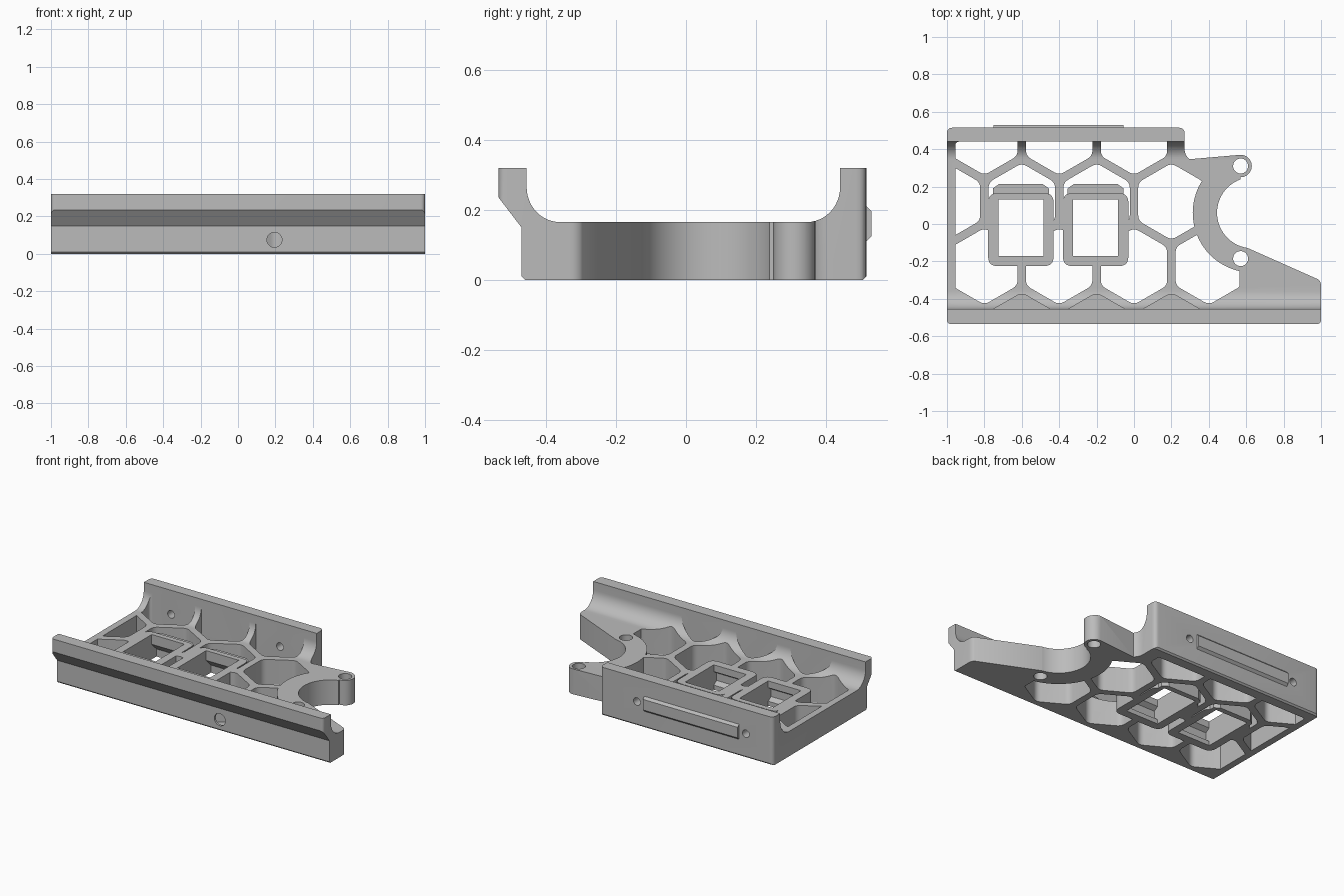
import bpy, bmesh, math
from mathutils import Vector

if "Cube" in bpy.data.objects:
    bpy.data.objects.remove(bpy.data.objects["Cube"], do_unlink=True)

grey = bpy.data.materials.new("plain_grey")
grey.use_nodes = True
COLOR = (0.5, 0.5, 0.5, 1)
grey.diffuse_color = COLOR
for node in grey.node_tree.nodes:
    if node.type == 'BSDF_PRINCIPLED':
        node.inputs["Base Color"].default_value = COLOR


def arc(cx, cy, rx, ry, a0, a1, n=12):
    angles = [math.radians(a0 + (a1 - a0) * i / n) for i in range(n + 1)]
    return [(cx + rx * math.cos(a), cy + ry * math.sin(a)) for a in angles]


def circle(cx, cy, r, n=48):
    return arc(cx, cy, r, r, 0, 360, n)[:-1]


def rounded(pts, cut, n=5):
    """Replace every corner with a short curve; cut is one value or a list."""
    out = []
    for i, p in enumerate(pts):
        c = cut[i] if isinstance(cut, list) else cut
        if c == 0:
            out.append(p)
            continue
        p = Vector(p)
        a = p + (Vector(pts[i - 1]) - p).normalized() * c
        b = p + (Vector(pts[(i + 1) % len(pts)]) - p).normalized() * c
        for k in range(n + 1):
            t = k / n
            out.append(tuple(a * (1 - t) ** 2 + p * 2 * t * (1 - t) + b * t * t))
    return out


def rect(x0, x1, y0, y1):
    return [(x0, y0), (x1, y0), (x1, y1), (x0, y1)]


def prism(name, outlines, lo, hi, axis='z'):
    """Extrude one or more closed outlines along an axis."""
    place = {'x': lambda a, b, h: (h, a, b), 'y': lambda a, b, h: (a, h, b),
             'z': lambda a, b, h: (a, b, h)}[axis]
    bm = bmesh.new()
    for pts in outlines:
        low = [bm.verts.new(place(a, b, lo)) for a, b in pts]
        high = [bm.verts.new(place(a, b, hi)) for a, b in pts]
        bm.faces.new(low)
        bm.faces.new(high)
        for i in range(len(pts)):
            j = (i + 1) % len(pts)
            bm.faces.new((low[i], low[j], high[j], high[i]))
    bmesh.ops.recalc_face_normals(bm, faces=bm.faces)
    mesh = bpy.data.meshes.new(name)
    bm.to_mesh(mesh)
    bm.free()
    mesh.materials.append(grey)
    ob = bpy.data.objects.new(name, mesh)
    bpy.context.collection.objects.link(ob)
    return ob


def activate(ob):
    bpy.ops.object.select_all(action='DESELECT')
    ob.select_set(True)
    bpy.context.view_layer.objects.active = ob


def combine(ob, tool, operation='DIFFERENCE'):
    mod = ob.modifiers.new("cut", 'BOOLEAN')
    mod.operation, mod.object, mod.solver = operation, tool, 'EXACT'
    activate(ob)
    bpy.ops.object.modifier_apply(modifier=mod.name)
    bpy.data.objects.remove(tool, do_unlink=True)


# Tray cross-section: flat floor, two filleted walls, overhanging front lip
section = [(-.46, 0), (-.47, .01), (-.47, .15), (-.535, .235), (-.535, .32), (-.455, .32)]
section += arc(-.36, .265, .095, .1, 180, 270)
section += arc(.345, .265, .095, .1, 270, 360)
section += [(.44, .32), (.515, .32), (.515, .01), (.505, 0)]
tray = prism("bracket_tray", [section], -1, 1, 'x')

# Plan outline: stepped back edge, open hook and tapered front arm
back = rounded([(.27, .37), (.27, .515), (-1, .515), (-1, -.535), (1, -.535), (1, -.31)],
               [.035, .03, .03, .025, .025, .02])
outline = back + [(.6, -.125), (.57, -.11)] + arc(.57, .31, .06, .06, -90, 90)
combine(tray, prism("outline_tool", [outline], -1, 1), 'INTERSECT')

# Honeycomb openings
PITCH, ROW, HOOK = .4, .3464, (.634, .06)


def hexagon(x, y):
    pts = [(x + .205 * math.sin(math.radians(60 * k)),
            y + .205 * math.cos(math.radians(60 * k))) for k in range(6)]
    return rounded(pts, .03)


MID = .12
cells = [hexagon(-.8 + PITCH * i, MID + ROW) for i in range(3)]
cells += [hexagon(-1 + PITCH * i, MID) for i in range(4)]
cells += [hexagon(-.8 + PITCH * i, MID - ROW) for i in range(4)]
comb = prism("honeycomb_tool", cells, -.1, 1)
combine(comb, prism("clip_tool", [rounded(rect(-.955, .565, -.455, .44), .02)], -.5, 1.5),
        'INTERSECT')
combine(comb, prism("hook_keep", [circle(*HOOK, .32, 72)], -.6, 1.6))

# Socket frames and their rear ledges stay solid inside the honeycomb
SOCKETS = (-.605, -.205)
for x in SOCKETS:
    combine(comb, prism("frame_keep", [rounded(rect(x - .175, x + .175, -.225, .165), .05)], -.7, 1.7))
    ledge = [(x - .15, .1), (x + .15, .1), (x + .15, .19), (x + .115, .215),
             (x - .115, .215), (x - .15, .19)]
    combine(comb, prism("ledge_keep", [ledge], -.8, .145))
combine(tray, comb)

# Blind pockets along the front wall
pockets = prism("pocket_tool", [hexagon(-.6 + PITCH * i, MID - 2 * ROW) for i in range(3)], .02, 1)
combine(pockets, prism("clip_tool", [rect(-1, 1, -.455, 0)], -.5, 1.5), 'INTERSECT')
combine(tray, pockets)

# Socket windows with a catch groove and a sloped relief underneath
window = [(-.17, -.1), (.18, -.1), (.18, .05), (.13, .1), (.13, 1), (-.17, 1),
          (-.17, .12), (-.2, .1), (-.2, .05), (-.17, .03)]
for x in SOCKETS:
    combine(tray, prism("window_tool", [window], x - .12, x + .12, 'x'))

# Hook bore and screw holes
combine(tray, prism("hook_tool", [circle(*HOOK, .19, 72)], -.1, 1))
combine(tray, prism("hook_holes", [circle(.57, .31, .04), circle(.57, -.185, .04)], -.1, 1))
combine(tray, prism("front_hole", [circle(.195, .075, .04)], -.6, -.42, 'y'))
combine(tray, prism("back_holes", [circle(-.8, .16, .025), circle(0, .16, .025)], .4, .6, 'y'))

# Raised bar on the back wall
bar = prism("back_bar", [[(.505, .11), (.515, .11), (.53, .125), (.53, .195), (.515, .21), (.505, .21)]],
            -.75, -.055, 'x')

activate(tray)
bpy.ops.object.shade_smooth_by_angle(angle=math.radians(30))
